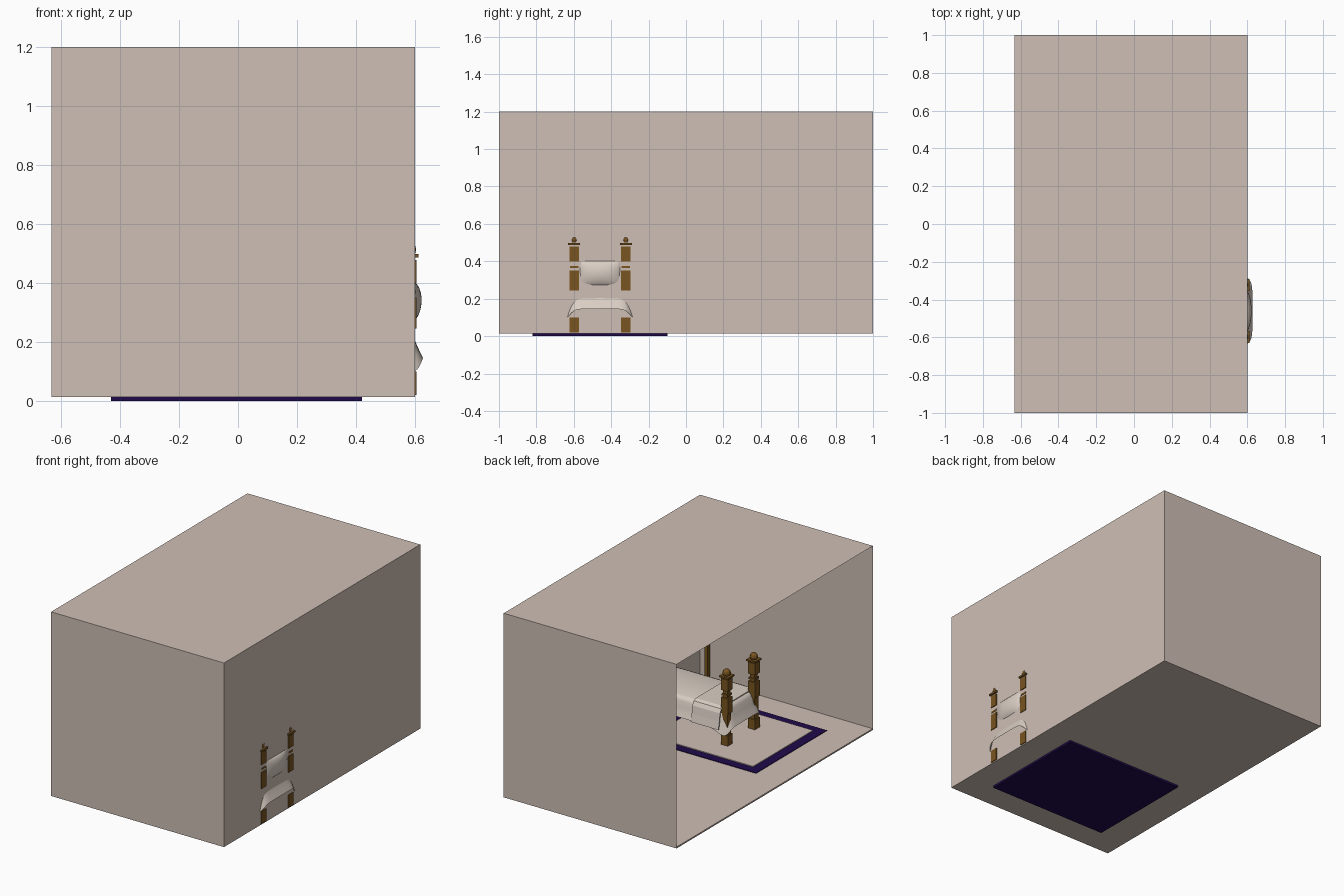
import bpy, bmesh, math
from mathutils import Matrix, Vector

if "Cube" in bpy.data.objects:
    bpy.data.objects.remove(bpy.data.objects["Cube"])


def mat(name, rgb):
    m = bpy.data.materials.new(name)
    m.diffuse_color = (*rgb, 1)
    m.use_nodes = True
    m.node_tree.nodes["Principled BSDF"].inputs["Base Color"].default_value = m.diffuse_color
    return m


WALL = mat("warm beige", (0.62, 0.52, 0.46))
CLOTH = mat("pale linen", (0.70, 0.62, 0.55))
WOOD = mat("brown wood", (0.19, 0.09, 0.014))
PURPLE = mat("dark indigo", (0.014, 0.003, 0.07))


def finish(name, bm, material, smooth=False):
    bmesh.ops.recalc_face_normals(bm, faces=bm.faces)
    me = bpy.data.meshes.new(name)
    bm.to_mesh(me)
    bm.free()
    me.materials.append(material)
    ob = bpy.data.objects.new(name, me)
    bpy.context.collection.objects.link(ob)
    if smooth:
        for p in me.polygons:
            p.use_smooth = True
    return ob


def add_box(bm, lo, hi):
    c = [(a + b) / 2 for a, b in zip(lo, hi)]
    s = [b - a for a, b in zip(lo, hi)]
    bmesh.ops.create_cube(bm, size=1, matrix=Matrix.Translation(c) @ Matrix.Diagonal((*s, 1)))


def box(name, lo, hi, material, bevel=0):
    bm = bmesh.new()
    add_box(bm, lo, hi)
    if bevel:
        bmesh.ops.bevel(bm, geom=bm.edges[:], offset=bevel, segments=4, profile=0.5, affect='EDGES')
    return finish(name, bm, material)


# room shell, open on the left side
bm = bmesh.new()
add_box(bm, (-0.633, -1, 0.013), (0.6, 1, 1.2))
bm.faces.ensure_lookup_table()
left = [f for f in bm.faces if f.calc_center_median().x < -0.6]
bmesh.ops.delete(bm, geom=left, context='FACES')
finish("room_shell", bm, WALL)
box("floor_slab", (-0.632, -0.998, 0.014), (0.598, 0.998, 0.022), WALL)

# rug with a pale centre
box("rug", (-0.43, -0.82, 0), (0.42, -0.10, 0.026), PURPLE)
box("rug_centre", (-0.37, -0.765, 0.024), (0.36, -0.155, 0.031), WALL)

# thin wooden pole in the corner behind the bed
box("corner_pole", (0.52, -0.985, 0.02), (0.542, -0.963, 0.55), WOOD)

BX, BY = 0.26, -0.46


# turned square bed posts: (bottom z, top z, half width)
SEGMENTS = [(0.02, 0.10, 0.025), (0.10, 0.245, 0.019), (0.245, 0.35, 0.025),
            (0.35, 0.40, 0.016), (0.363, 0.375, 0.022), (0.40, 0.478, 0.025),
            (0.478, 0.486, 0.017), (0.486, 0.497, 0.032)]


def post(name, x, y, k):
    bm = bmesh.new()
    for z0, z1, h in SEGMENTS:
        add_box(bm, (x - h, y - h, z0 * k), (x + h, y + h, z1 * k))
    bmesh.ops.create_uvsphere(bm, u_segments=10, v_segments=6, radius=0.025,
                              matrix=Matrix.Translation((x, y, 0.513 * k)))
    finish(name, bm, WOOD)


for side, y in (("right", -0.598), ("left", -0.322)):
    post("head_post_" + side, 0.58, y, 1.0)
    post("foot_post_" + side, -0.065, y, 0.955)
    # side rails
    box("side_rail_" + side, (-0.05, y - 0.012, 0.12), (0.57, y + 0.012, 0.17), WOOD)

# mattress
box("mattress", (-0.04, -0.61, 0.14), (0.56, -0.31, 0.25), CLOTH, 0.02)


# sheet draped over the mattress, flared with hanging corners
def drape(name, cx, cy, rings, n=64, power=0.28, corner_drop=0.045):
    bm = bmesh.new()
    prev = None
    for i, (hx, hy, z) in enumerate(rings):
        ring = []
        for k in range(n):
            a = 2 * math.pi * k / n
            c, s = math.cos(a), math.sin(a)
            x = math.copysign(abs(c) ** power, c)
            y = math.copysign(abs(s) ** power, s)
            corner = abs(math.sin(2 * a)) ** 0.6
            t = i / (len(rings) - 1)
            drop = corner_drop * corner ** 4 * t ** 3
            ring.append(bm.verts.new((cx + hx * x, cy + hy * y, z - drop)))
        if prev:
            for k in range(n):
                j = (k + 1) % n
                bm.faces.new((prev[k], prev[j], ring[j], ring[k]))
        else:
            bm.faces.new(ring)
        prev = ring
    return finish(name, bm, CLOTH, True)


drape("draped_sheet", BX, BY, [(0.30, 0.145, 0.266), (0.318, 0.163, 0.260),
                               (0.329, 0.172, 0.243), (0.339, 0.177, 0.205),
                               (0.355, 0.188, 0.17), (0.367, 0.197, 0.145)])

# folded blanket band across the foot half
bm = bmesh.new()
profile = [(-0.202, 0.14), (-0.192, 0.19), (-0.185, 0.24), (-0.172, 0.265), (-0.15, 0.274)]
profile += [(-y, z) for y, z in reversed(profile)]
rows = [[bm.verts.new((x, BY + y, z)) for y, z in profile] for x in (-0.05, 0.147)]
for k in range(len(profile) - 1):
    bm.faces.new((rows[0][k], rows[0][k + 1], rows[1][k + 1], rows[1][k]))
blanket = finish("blanket", bm, CLOTH)
m = blanket.modifiers.new("thickness", 'SOLIDIFY')
m.thickness = 0.006


# pillow leaning at the head, with pinched corners
def pillow(name, loc, half_w, half_h, half_t, tilt, n=16):
    bm = bmesh.new()
    bmesh.ops.create_grid(bm, x_segments=n, y_segments=n, size=1)
    top = bm.verts[:]
    dup = bmesh.ops.duplicate(bm, geom=bm.verts[:] + bm.edges[:] + bm.faces[:])
    back = {v for v in dup["geom"] if isinstance(v, bmesh.types.BMVert)}
    rot = Matrix.Rotation(tilt, 3, 'Y')
    for v in bm.verts:
        u, w = v.co.x, v.co.y
        t = half_t * (max(0, 1 - u ** 2) * max(0, 1 - w ** 2)) ** 0.45
        if v in back:
            t = -t
        y = u * half_w * (1 - 0.08 * (1 - w * w))
        z = w * half_h * (1 - 0.10 * (1 - u * u))
        v.co = Vector(loc) + rot @ Vector((t, y, z))
    bmesh.ops.remove_doubles(bm, verts=bm.verts[:], dist=0.0005)
    finish(name, bm, CLOTH, True)


pillow("pillow", (0.572, BY, 0.335), 0.135, 0.085, 0.05, 0.08)
